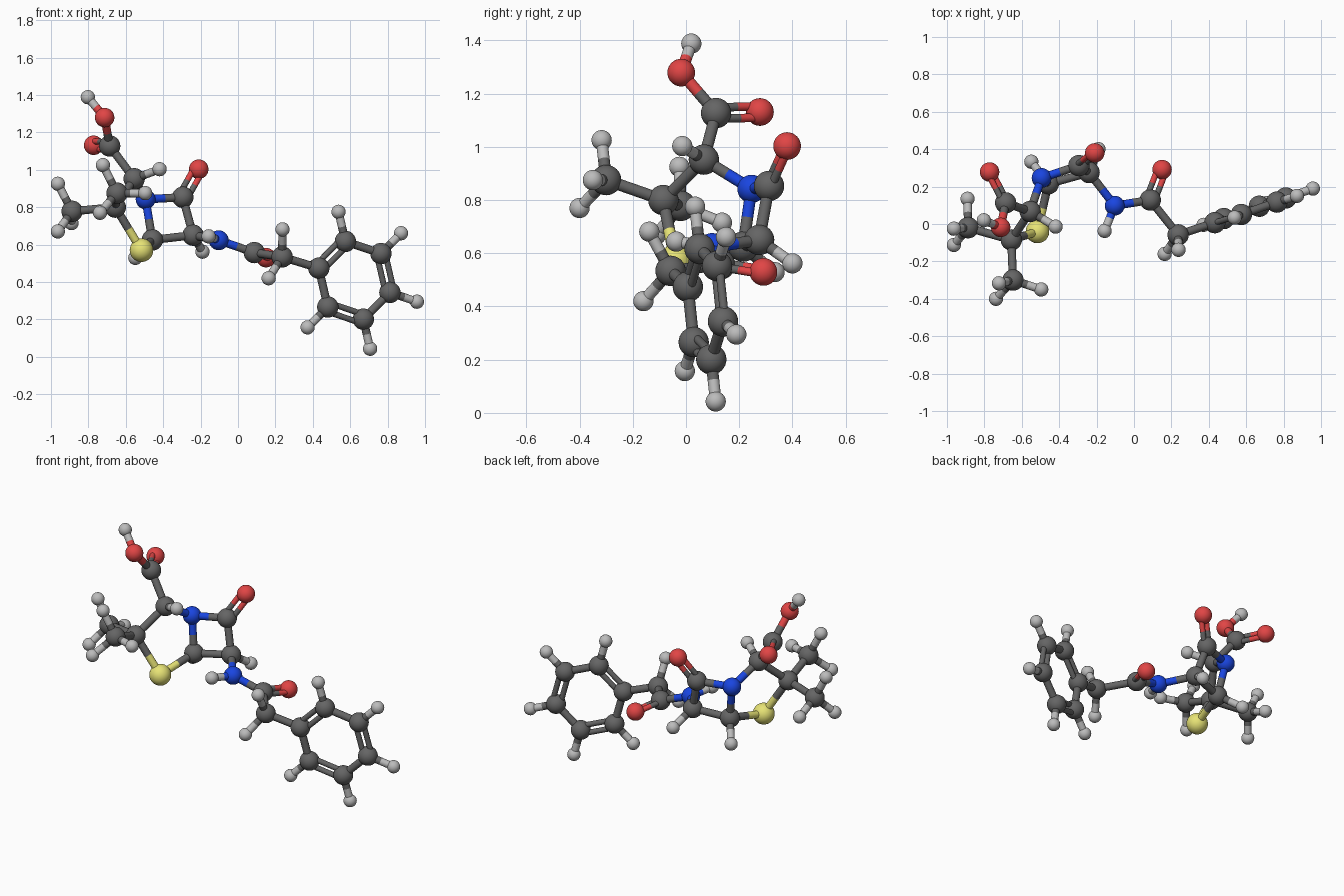
import bpy, bmesh
from mathutils import Vector, Matrix

if "Cube" in bpy.data.objects:
    bpy.data.objects.remove(bpy.data.objects["Cube"])

# element: name, ball radius, colour
ELEMENTS = {
    "C": ("carbon", 0.057, (0.13, 0.13, 0.13, 1)),
    "H": ("hydrogen", 0.038, (0.50, 0.50, 0.50, 1)),
    "N": ("nitrogen", 0.053, (0.01, 0.06, 0.75, 1)),
    "O": ("oxygen", 0.052, (0.75, 0.06, 0.06, 1)),
    "S": ("sulfur", 0.063, (0.80, 0.77, 0.18, 1)),
}
BOND_R, DOUBLE_R, DOUBLE_GAP = 0.022, 0.016, 0.024

# fused four- and five-sided rings
rings = {
    "C_alpha": (-0.24, 0.275, 0.65), "H_alpha": (-0.19, 0.40, 0.562),
    "C_lactam": (-0.295, 0.312, 0.853), "O_lactam": (-0.21, 0.38, 1.003),
    "N_ring": (-0.494, 0.246, 0.842), "C_bridge": (-0.458, 0.215, 0.625),
    "H_bridge": (-0.549, 0.333, 0.529), "S_ring": (-0.516, -0.04, 0.57),
    "C_quat": (-0.656, -0.085, 0.80),
    "C_acid_side": (-0.555, 0.067, 0.952), "H_acid_side": (-0.419, -0.014, 1.003),
}
# two methyl groups and the acid group
branches = {
    "C_me1": (-0.647, -0.30, 0.875), "H_me1a": (-0.722, -0.317, 1.025),
    "H_me1b": (-0.738, -0.40, 0.77), "H_me1c": (-0.496, -0.35, 0.875),
    "C_me2": (-0.887, -0.02, 0.778), "H_me2a": (-0.963, -0.025, 0.925),
    "H_me2b": (-0.963, -0.112, 0.67), "H_me2c": (-0.89, 0.135, 0.715),
    "C_acid": (-0.686, 0.113, 1.127), "O_acid": (-0.772, 0.278, 1.131),
    "O_hydroxyl": (-0.713, -0.018, 1.279), "H_hydroxyl": (-0.803, 0.02, 1.388),
}
# amide link to the six-sided ring
link = {
    "N_amide": (-0.103, 0.098, 0.623), "H_amide": (-0.157, -0.037, 0.644),
    "C_amide": (0.087, 0.128, 0.557), "O_amide": (0.15, 0.291, 0.53),
    "C_ch2": (0.236, -0.058, 0.534), "H_ch2a": (0.238, -0.138, 0.681),
    "H_ch2b": (0.164, -0.16, 0.42),
}
atoms = {k: Vector(p) for group in (rings, branches, link) for k, p in group.items()}

# flat six-sided ring from its centre and two corner vectors
centre = Vector((0.622, 0.073, 0.409))
u, v = Vector((-0.19, -0.066, 0.065)), Vector((-0.048, -0.022, 0.208))
for i, d in enumerate((u, v, v - u, -u, -v, u - v)):
    atoms[f"C_ring{i}"] = centre + d
    if i:
        atoms[f"H_ring{i}"] = centre + d * 1.76

DOUBLES = [{"C_lactam", "O_lactam"}, {"C_acid", "O_acid"}, {"C_amide", "O_amide"},
           {"C_ring0", "C_ring1"}, {"C_ring2", "C_ring3"}, {"C_ring4", "C_ring5"}]


def make_mesh(name, mat, build):
    bm = bmesh.new()
    build(bm)
    me = bpy.data.meshes.new(name)
    bm.to_mesh(me)
    bm.free()
    me.materials.append(mat)
    for p in me.polygons:
        p.use_smooth = len(p.vertices) <= 4
    return me


def add(name, mesh, matrix):
    ob = bpy.data.objects.new(name, mesh)
    bpy.context.collection.objects.link(ob)
    ob.matrix_world = matrix
    return ob


# shared ball and rod meshes per element
balls, rods = {}, {}
for key, (name, radius, colour) in ELEMENTS.items():
    mat = bpy.data.materials.new(name)
    mat.diffuse_color = colour
    mat.use_nodes = True
    mat.node_tree.nodes["Principled BSDF"].inputs["Base Color"].default_value = mat.diffuse_color
    balls[key] = make_mesh(name + "_ball", mat, lambda bm: bmesh.ops.create_uvsphere(
        bm, u_segments=32, v_segments=16, radius=radius))
    rods[key] = make_mesh(name + "_rod", mat, lambda bm: bmesh.ops.create_cone(
        bm, cap_ends=True, segments=20, radius1=1, radius2=1, depth=1))


def half_rod(atom, start, end, radius):
    """Rod in the colour of its own atom, from the atom to mid-bond."""
    d = end - start
    m = (Matrix.Translation((start + end) / 2) @ d.to_track_quat("Z", "Y").to_matrix().to_4x4()
         @ Matrix.Diagonal((radius, radius, d.length, 1)))
    add("bond_half_" + atom, rods[atom[0]], m)


def bonded(a, b):
    kinds = a[0] + b[0]
    limit = 0.2 if "H" in kinds else 0.29 if "S" in kinds else 0.26
    return (atoms[a] - atoms[b]).length < limit


def bond(a, b):
    pa, pb = atoms[a], atoms[b]
    if {a, b} in DOUBLES:
        # spread the pair in the plane of the neighbouring bonds
        hub = a if a[0] == "C" else b
        other = next(n for n in atoms if n not in (a, b) and n[0] != "H" and bonded(hub, n))
        axis = (pb - pa).normalized()
        side = atoms[other] - atoms[hub]
        side = (side - axis * side.dot(axis)).normalized()
        lanes, radius = (side * DOUBLE_GAP, -side * DOUBLE_GAP), DOUBLE_R
    else:
        lanes, radius = (Vector(),), BOND_R
    mid = (pa + pb) / 2
    for off in lanes:
        half_rod(a, pa + off, mid + off, radius)
        half_rod(b, pb + off, mid + off, radius)


# atoms
for key, pos in atoms.items():
    add("atom_" + key, balls[key[0]], Matrix.Translation(pos))

# bonds between close neighbours
names = list(atoms)
for i, a in enumerate(names):
    for b in names[i + 1:]:
        if bonded(a, b):
            bond(a, b)
